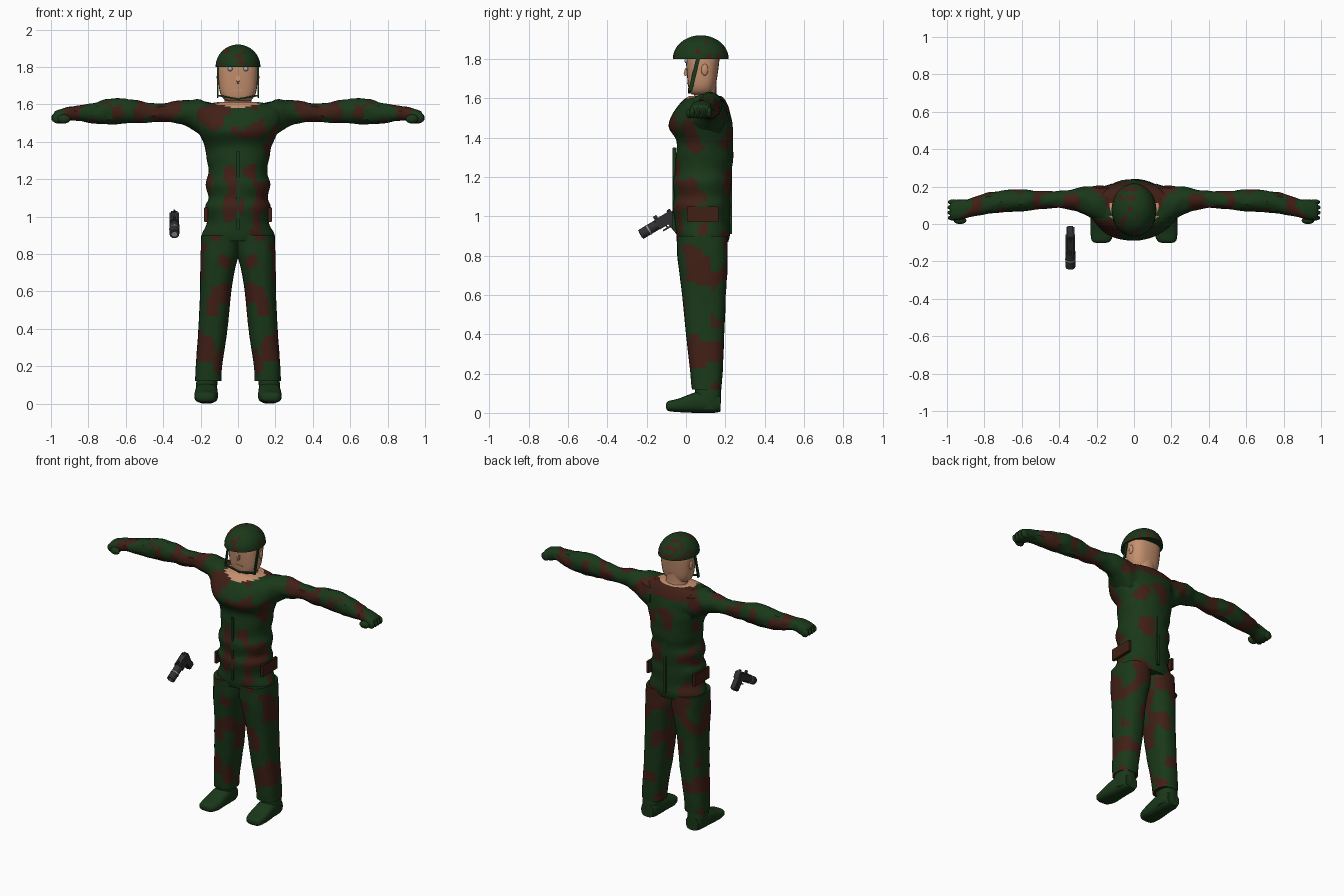
import bpy, bmesh, math
from mathutils import Vector, Matrix, noise

if "Cube" in bpy.data.objects:
    bpy.data.objects.remove(bpy.data.objects["Cube"])


def mat(name, r, g, b):
    m = bpy.data.materials.new(name)
    m.diffuse_color = (r, g, b, 1)
    m.use_nodes = True
    m.node_tree.nodes["Principled BSDF"].inputs["Base Color"].default_value = m.diffuse_color
    return m


GREEN = mat("green_cloth", 0.010, 0.040, 0.010)
BROWN = mat("brown_cloth", 0.052, 0.014, 0.008)
SKIN = mat("skin", 0.56, 0.28, 0.16)
METAL = mat("gun_metal", 0.03, 0.03, 0.033)
STEEL = mat("light_metal", 0.35, 0.35, 0.37)
EYE = mat("eye_blue", 0.35, 0.42, 0.5)
CLOTH = [GREEN, BROWN, SKIN]


def camo(c):
    p = Vector((c.x * 11, c.y * 11, c.z * 8))
    return 1 if noise.noise(p) > 0.17 else 0


def finish(name, bm, mats, pick=None, mirror=False, angle=40):
    bmesh.ops.recalc_face_normals(bm, faces=bm.faces)
    if pick:
        for f in bm.faces:
            f.material_index = pick(f.calc_center_median())
    me = bpy.data.meshes.new(name)
    bm.to_mesh(me)
    bm.free()
    for m in mats:
        me.materials.append(m)
    ob = bpy.data.objects.new(name, me)
    bpy.context.collection.objects.link(ob)
    bpy.ops.object.select_all(action='DESELECT')
    ob.select_set(True)
    bpy.context.view_layer.objects.active = ob
    bpy.ops.object.shade_smooth_by_angle(angle=math.radians(angle))
    if mirror:
        ob.modifiers.new("mirror", 'MIRROR')
    return ob


def spline(a, b, c, d, t):
    return 0.5 * (2 * b + (c - a) * t + (2 * a - 5 * b + 4 * c - d) * t * t
                  + (3 * b - a - 3 * c + d) * t ** 3)


def loft(name, axis, secs, mats, pick=None, n=24, k=4, power=2.0, wrinkle=0.0, mirror=False):
    """Skin through sections (t, u_min, u_max, v_min, v_max) along an axis."""
    rows = []
    for i in range(len(secs) - 1):
        q = [secs[max(i - 1, 0)], secs[i], secs[i + 1], secs[min(i + 2, len(secs) - 1)]]
        for s in range(k):
            rows.append([spline(*(r[j] for r in q), s / k) for j in range(5)])
    rows.append(secs[-1])
    bm = bmesh.new()
    rings = []
    for t, u0, u1, v0, v1 in rows:
        ring = []
        for j in range(n):
            a = 2 * math.pi * j / n
            ca, sa = math.cos(a), math.sin(a)
            w = 1 + wrinkle * noise.noise(Vector((t * 16, ca * 2, sa * 2)))
            u = (u0 + u1) / 2 + (u1 - u0) / 2 * w * math.copysign(abs(ca) ** (2 / power), ca)
            v = (v0 + v1) / 2 + (v1 - v0) / 2 * w * math.copysign(abs(sa) ** (2 / power), sa)
            co = {'x': (t, u, v), 'y': (u, t, v), 'z': (u, v, t)}[axis]
            ring.append(bm.verts.new(co))
        rings.append(ring)
    for r, s in zip(rings, rings[1:]):
        for j in range(n):
            bm.faces.new((r[j], r[(j + 1) % n], s[(j + 1) % n], s[j]))
    bm.faces.new(rings[0])
    bm.faces.new(rings[-1])
    return finish(name, bm, mats, pick, mirror)


def box(name, loc, size, m, rot=(0, 0, 0), mirror=False, bevel=0.15):
    bm = bmesh.new()
    bmesh.ops.create_cube(bm, size=1)
    bmesh.ops.scale(bm, vec=size, verts=bm.verts)
    bmesh.ops.bevel(bm, geom=bm.edges[:], offset=min(size) * bevel, segments=2, affect='EDGES')
    from mathutils import Euler
    bm.transform(Matrix.Translation(loc) @ Euler(rot).to_matrix().to_4x4())
    return finish(name, bm, [m], mirror=mirror)


def ball(name, loc, size, m, mirror=False):
    bm = bmesh.new()
    bmesh.ops.create_uvsphere(bm, u_segments=16, v_segments=10, radius=1)
    bm.transform(Matrix.Translation(loc) @ Matrix.Diagonal((*size, 1)))
    return finish(name, bm, [m], mirror=mirror)


# jacket, with skin at the open neck and a brown yoke behind
def jacket_color(c):
    if c.z > 1.575 + 0.25 * abs(c.x) and c.y < 0.11 and abs(c.x) < 0.16:
        return 2
    if c.z > 1.54 and c.y > 0.08:
        return 1
    return camo(c)


loft("jacket", 'z', [
    (0.87, -.195, .195, -.04, .215), (0.91, -.192, .192, -.05, .225),
    (0.97, -.165, .165, -.055, .222), (1.05, -.176, .176, -.068, .225),
    (1.10, -.157, .157, -.058, .225), (1.17, -.174, .174, -.066, .232),
    (1.23, -.156, .156, -.056, .232), (1.30, -.166, .166, -.052, .24),
    (1.38, -.18, .18, -.048, .24), (1.46, -.215, .215, -.09, .236),
    (1.54, -.24, .24, -.055, .222), (1.59, -.22, .22, -.015, .20),
    (1.612, -.11, .11, .02, .18)], CLOTH, jacket_color, n=40, power=2.1, wrinkle=0.03)
box("zip_strip", (0, -0.06, 1.14), (0.016, 0.016, 0.42), GREEN)
box("hip_pocket", (0.171, 0.085, 1.01), (0.02, 0.16, 0.08), BROWN, mirror=True)
box("back_seam", (0, 0.228, 1.12), (0.02, 0.014, 0.42), GREEN)

# sleeves
loft("sleeve", 'x', [
    (0.12, -.03, .215, 1.38, 1.605), (0.20, .01, .205, 1.43, 1.622),
    (0.26, .05, .198, 1.475, 1.622), (0.32, .072, .188, 1.498, 1.62),
    (0.40, .085, .176, 1.508, 1.605), (0.50, .080, .175, 1.502, 1.612),
    (0.58, .070, .184, 1.50, 1.628), (0.67, .065, .183, 1.493, 1.632),
    (0.75, .058, .172, 1.497, 1.612), (0.83, .045, .153, 1.507, 1.598),
    (0.89, .035, .130, 1.515, 1.588)],
    CLOTH, camo, n=20, wrinkle=0.14, mirror=True)

# gloved fists
loft("fist", 'x', [
    (0.86, .045, .135, 1.52, 1.585), (0.90, .030, .130, 1.512, 1.588),
    (0.94, .020, .130, 1.498, 1.577), (0.975, .022, .125, 1.50, 1.565),
    (0.985, .04, .11, 1.512, 1.553)], CLOTH, camo, n=16, power=2.6, mirror=True)
for i in range(4):
    ball(f"finger_{i + 1}", (0.965, 0.033 + i * 0.028, 1.528), (0.035 - 0.003 * abs(i - 1.5), 0.015, 0.029),
         GREEN, True)
ball("thumb", (0.93, 0.018, 1.522), (0.034, 0.018, 0.024), GREEN, True)

# trousers
loft("trouser_leg", 'z', [
    (0.12, .088, .23, .03, .18), (0.20, .085, .226, .022, .186),
    (0.40, .056, .212, .0, .195), (0.60, .036, .203, -.02, .203),
    (0.72, .016, .202, -.035, .21), (0.80, -.005, .2, -.044, .212),
    (0.90, -.01, .196, -.048, .212)],
    CLOTH, camo, n=28, k=6, power=2.5, wrinkle=0.02, mirror=True)

# boots: ankle shaft and foot
loft("boot_shaft", 'z', [
    (0.02, .112, .222, .045, .175), (0.08, .112, .226, .045, .178),
    (0.14, .108, .22, .045, .176)], CLOTH, power=2.5, mirror=True)
loft("boot_foot", 'y', [
    (-0.102, .155, .20, .025, .045), (-0.09, .125, .225, .01, .06),
    (-0.04, .108, .233, .004, .072), (0.02, .108, .232, .001, .095),
    (0.07, .108, .228, .0, .11), (0.14, .112, .222, .0, .105),
    (0.175, .122, .212, .006, .09)], CLOTH, n=20, power=2.8, mirror=True)

# head and neck
loft("neck", 'z', [(1.57, -.085, .085, .03, .17), (1.61, -.072, .072, .04, .155),
                   (1.68, -.07, .07, .05, .155)], [SKIN])
loft("head", 'z', [
    (1.618, -.06, .06, .03, .12), (1.635, -.082, .082, .016, .14),
    (1.67, -.098, .098, .01, .152), (1.73, -.105, .105, .004, .162),
    (1.80, -.107, .107, .0, .17), (1.84, -.095, .095, .01, .165)], [SKIN], power=2.6)
box("nose", (0, 0.002, 1.735), (0.022, 0.022, 0.045), SKIN, (-0.25, 0, 0), bevel=0.3)
box("mouth", (0, 0.010, 1.675), (0.05, 0.008, 0.008), SKIN)
ball("eye", (0.042, 0.004, 1.79), (0.013, 0.012, 0.013), EYE, True)
ball("ear", (0.104, 0.095, 1.745), (0.01, 0.018, 0.03), SKIN, True)

# helmet dome with rim, and chin strap
dome = [(1.80 + 0.12 * math.sin(a), -.12 * math.cos(a), .12 * math.cos(a),
         .075 - .142 * math.cos(a), .075 + .142 * math.cos(a))
        for a in [math.radians(d) for d in (0, 12, 25, 40, 55, 70, 82, 89)]]
loft("helmet", 'z', dome, CLOTH, lambda c: 1 if noise.noise(c * 24) > 0.22 else 0, n=32, k=3)
box("side_strap", (0.109, 0.042, 1.722), (0.007, 0.02, 0.175), GREEN, (-0.24, 0, 0), True)
box("chin_strap", (0.05, 0.018, 1.638), (0.115, 0.016, 0.008), GREEN, (0, -0.16, 0), True)

# pistol, built pointing to -y then tilted down
gun = Matrix.Translation((-0.34, -0.145, 0.958)) @ Matrix.Rotation(math.radians(31), 4, 'X')


def gun_part(name, loc, size, m=METAL, lean=0.0):
    box(name, loc, size, m, (lean, 0, 0)).matrix_world = gun


def gun_tube(name, y0, y1, r, m=METAL):
    ob = loft(name, 'y', [(y0, -r, r, -r, r), (y1, -r, r, -r, r)], [m], n=16, k=1)
    ob.matrix_world = gun


gun_tube("barrel", -0.10, 0.0, 0.026)
gun_tube("barrel_band", -0.055, -0.048, 0.028, STEEL)
gun_tube("muzzle_bore", -0.102, -0.09, 0.015, STEEL)
gun_part("receiver", (0, 0.045, 0.0), (0.05, 0.11, 0.056))
gun_part("grip", (0, 0.075, -0.05), (0.042, 0.048, 0.09), lean=0.15)
gun_part("trigger_guard", (0, 0.03, -0.042), (0.012, 0.045, 0.008))
gun_part("trigger", (0, 0.035, -0.032), (0.008, 0.008, 0.022))
gun_part("rear_sight", (0, 0.01, 0.034), (0.012, 0.02, 0.022))
gun_part("hammer", (0, 0.085, 0.03), (0.012, 0.02, 0.014))
